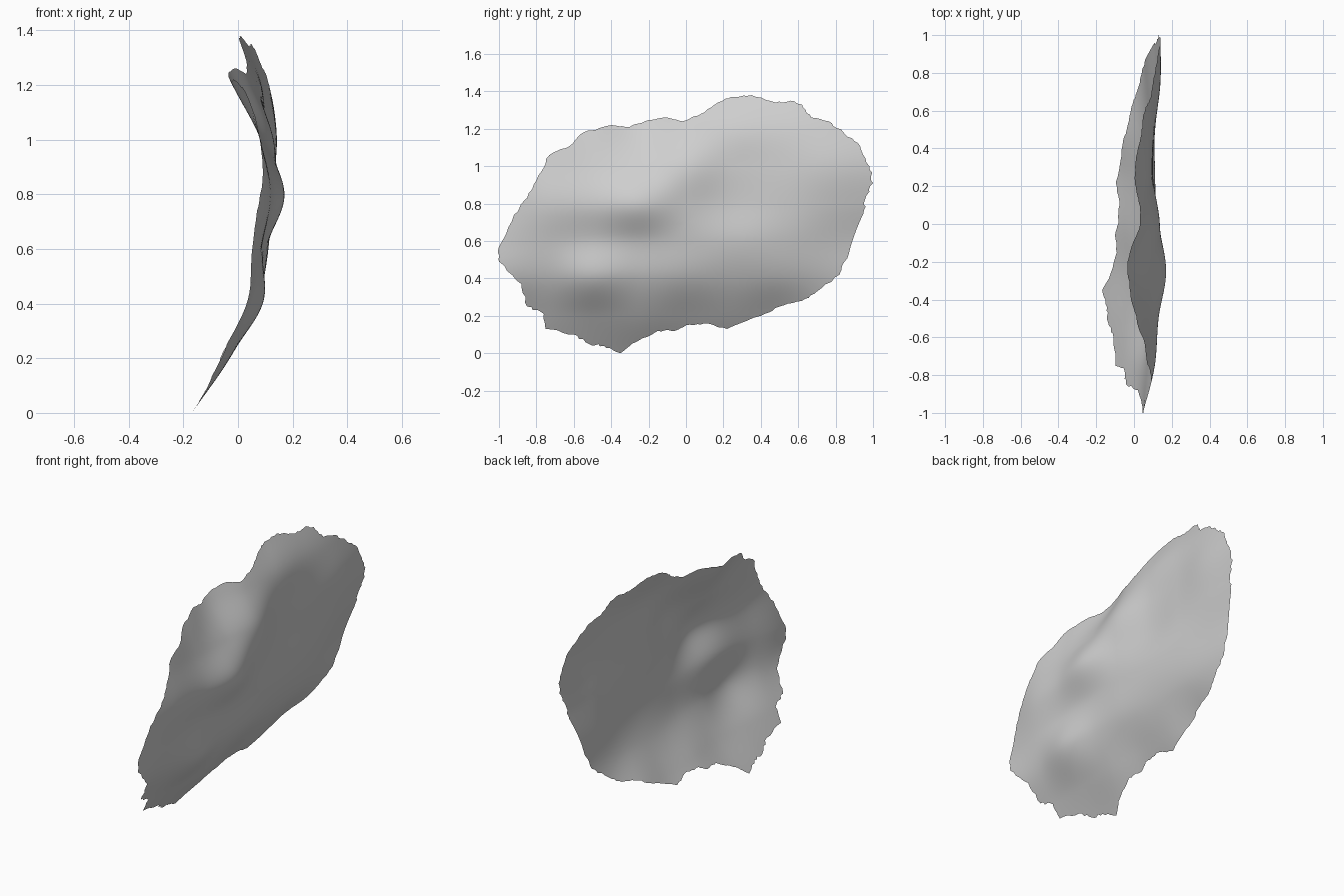
import bpy
import bmesh
import math
import random
from mathutils import Vector

random.seed(4)
cube = bpy.data.objects.get("Cube")
if cube:
    bpy.data.objects.remove(cube, do_unlink=True)

RINGS = 36        # concentric loops of the sheet
STEPS = 5         # rim points between two outline points
CENTRE = Vector((0, 0.7))

# Ragged rim as (y, z) in hundredths, clockwise from the front end
OUTLINE = [
    (-100, 57), (-92, 74), (-85, 83), (-79, 95), (-73, 106), (-62, 111),
    (-55, 118), (-40, 122), (-30, 121), (-22, 124), (-10, 126), (-2, 124),
    (8, 128), (17, 134), (24, 137), (35, 138), (48, 134), (56, 135),
    (62, 133), (67, 126), (78, 123), (85, 117), (93, 111), (98, 100),
    (100, 91), (96, 83), (95, 75), (87, 53), (82, 42), (70, 33),
    (62, 28), (50, 25), (40, 20), (22, 13), (10, 16), (0, 15),
    (-6, 12), (-15, 12), (-29, 5), (-35, 0), (-44, 4), (-52, 5),
    (-60, 10), (-75, 13), (-76, 21), (-85, 25), (-88, 37), (-100, 49),
]

# Sideways bulge in hundredths: one row per height, columns front to back
BULGE = [
    (-17, -17, -17, -17, -19, -19, -19, -17, -12),
    (-8, -6, -4, -3, -5, -5, -7, -4, 0),
    (3, 4, 9, 7, 7, 6, 5, 4, 4),
    (5, 8, 9, 10, 11, 11, 10, 8, 6),
    (5, 11, 13, 17, 13, 10, 11, 12, 11),
    (5, 8, 8, 9, 13, 10, 11, 14, 14),
    (0, 3, 1, -2, 5, 8, 9, 11, 12),
    (-6, -6, -10, -11, -3, -1, 2, 6, 8),
]


def spline(values, t):
    """Smooth curve through evenly spaced values, t counted in steps."""
    last = len(values) - 1
    t = min(max(t, 0), last)
    i = min(int(t), last - 1)
    f = t - i
    b, c = values[i], values[i + 1]
    a = values[i - 1] if i > 0 else 2 * b - c
    d = values[i + 2] if i + 2 <= last else 2 * c - b
    return b + f / 2 * (c - a + f * (2 * a - 5 * b + 4 * c - d
                                     + f * (3 * (b - c) + d - a)))


def bulge(y, z):
    """Sideways position of the sheet at a given length and height."""
    rows = [spline(row, (y + 1) * 4) for row in BULGE]
    return spline(rows, z * 5) / 100


def rim_points():
    """Finely divided outline with a little roughness between corners."""
    points = []
    for i, corner in enumerate(OUTLINE):
        start = Vector(corner) / 100
        end = Vector(OUTLINE[(i + 1) % len(OUTLINE)]) / 100
        for step in range(STEPS):
            point = start.lerp(end, step / STEPS)
            if step:
                point += (point - CENTRE) * random.uniform(-0.008, 0.008)
            points.append(point)
    return points


def sheet_vertex(bm, point):
    return bm.verts.new((bulge(point.x, point.y), point.x, point.y))


# Wavy sheet: loops growing from the centre out to the ragged rim
bm = bmesh.new()
rim = rim_points()
count = len(rim)
average = sum((p - CENTRE).length for p in rim) / count
hub = sheet_vertex(bm, CENTRE)
loops = []
for ring in range(1, RINGS + 1):
    t = ring / RINGS
    loops.append([sheet_vertex(bm, CENTRE.lerp(p, t)) for p in rim])

for i in range(count):
    j = (i + 1) % count
    bm.faces.new((hub, loops[0][j], loops[0][i]))
    for inner, outer in zip(loops, loops[1:]):
        bm.faces.new((inner[i], inner[j], outer[j], outer[i]))

# Turn all faces the same way, outward along the bulging side
bmesh.ops.recalc_face_normals(bm, faces=bm.faces)
bm.normal_update()
if sum(face.normal.x for face in bm.faces) < 0:
    bmesh.ops.reverse_faces(bm, faces=bm.faces)
mesh = bpy.data.meshes.new("wavy_sheet")
bm.to_mesh(mesh)
bm.free()
sheet = bpy.data.objects.new("wavy_sheet", mesh)
bpy.context.collection.objects.link(sheet)

# Plain grey surface
grey = bpy.data.materials.new("light_grey")
grey.use_nodes = True
colour = (0.62, 0.62, 0.62, 1)
grey.diffuse_color = colour
grey.node_tree.nodes["Principled BSDF"].inputs["Base Color"].default_value = colour
mesh.materials.append(grey)

# Smooth shading
bpy.context.view_layer.objects.active = sheet
sheet.select_set(True)
bpy.ops.object.shade_smooth_by_angle(angle=math.radians(60))
